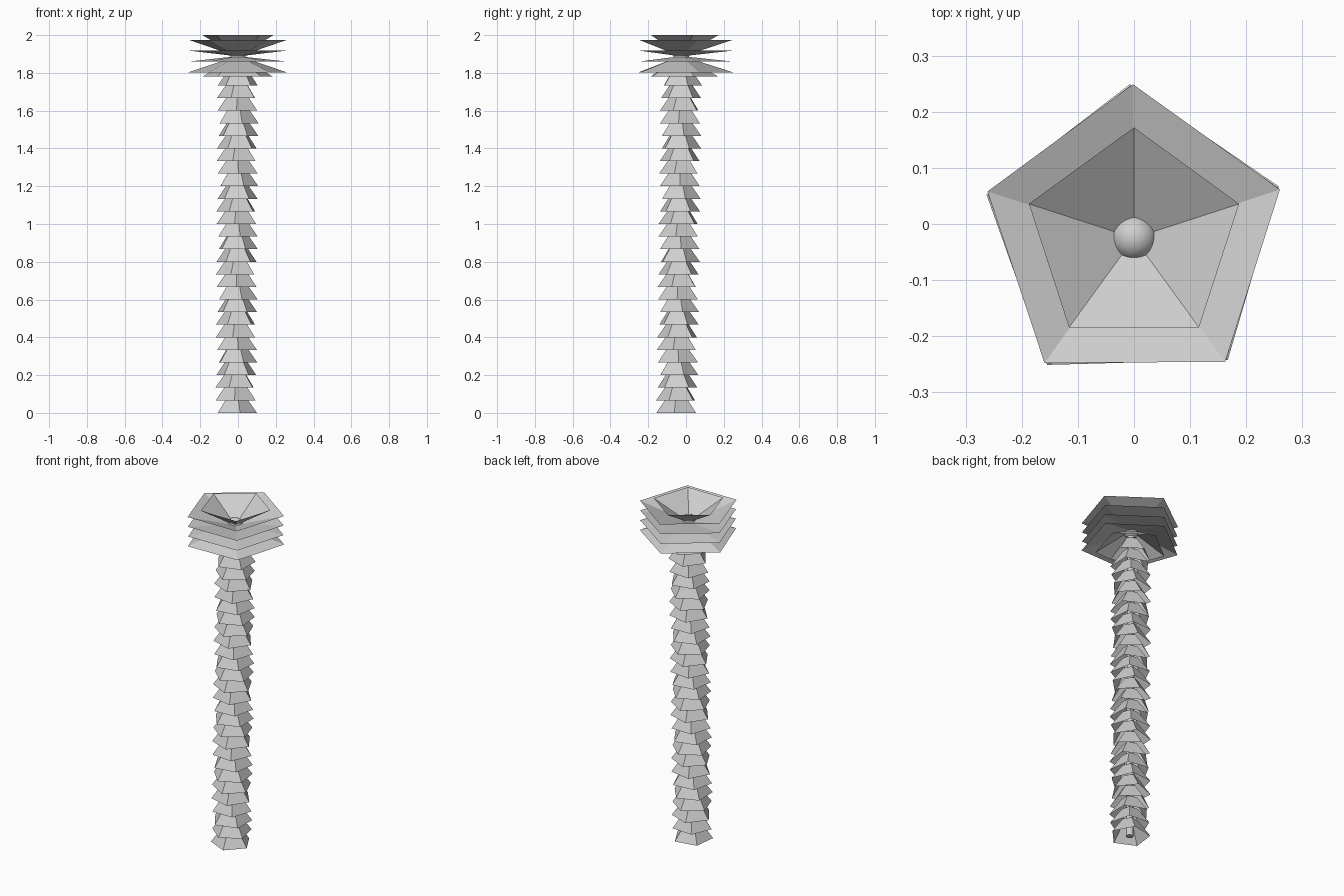
import bpy, bmesh
from math import sin, cos, radians

cube = bpy.data.objects.get("Cube")
if cube:
    bpy.data.objects.remove(cube)

grey = bpy.data.materials.new("light grey")
grey.use_nodes = True
colour = (0.62, 0.62, 0.62, 1)
grey.diffuse_color = colour
grey.node_tree.nodes["Principled BSDF"].inputs["Base Color"].default_value = colour

CROWN = (0.0, -0.025)      # axis at the top
BASE = (-0.01, -0.048)     # axis at the ground
HUB_Z = 1.888
ROWS = 27
STEP = 1 / 15


def axis(z):
    """Centre of the slightly leaning trunk at height z."""
    t = min(z / 1.8, 1)
    return [b + (c - b) * t for b, c in zip(BASE, CROWN)]


def shell(name, low, high, turn, sides=5, caps=False):
    """Open tapered shell between two (x, y, z, radius) rings."""
    bm = bmesh.new()
    rings = []
    for x, y, z, r in (low, high):
        angles = [radians(turn + 360 * i / sides) for i in range(sides)]
        rings.append([bm.verts.new((x + r * cos(a), y + r * sin(a), z))
                      for a in angles])
    a, b = rings
    for i in range(sides):
        j = (i + 1) % sides
        bm.faces.new((a[i], a[j], b[j], b[i]))
    if caps:
        bm.faces.new(a[::-1])
        bm.faces.new(b)
    mesh = bpy.data.meshes.new(name)
    bm.to_mesh(mesh)
    bm.free()
    mesh.materials.append(grey)
    obj = bpy.data.objects.new(name, mesh)
    bpy.context.collection.objects.link(obj)
    return obj


# Trunk: overlapping five-sided sheaths, each turned a little from the last
for k in range(ROWS):
    z = k * STEP
    x, y = axis(z)
    shell(f"trunk_sheath_{k + 1}", (x, y, z, 0.111), (x, y, z + 0.095, 0.045),
          -79 - 15.6 * k)

# Thin core running up the middle
shell("trunk_core", (*BASE, 0, 0.02), (*CROWN, HUB_Z, 0.02), 0, 12, True)

# Crown: a fan of cones, from upturned bowls to downturned umbrellas
leaves = [(2.0, 0.197), (1.975, 0.274), (1.918, 0.272),
          (1.86, 0.272), (1.803, 0.274), (1.78, 0.197)]
for i, (z, r) in enumerate(leaves):
    rim = (*CROWN, z, r)
    hub = (*CROWN, HUB_Z, 0.008)
    low, high = (hub, rim) if z > HUB_Z else (rim, hub)
    shell(f"crown_leaves_{i + 1}", low, high, 90 + 0.4 * i)

# Round hub where the leaves meet
bpy.ops.mesh.primitive_uv_sphere_add(segments=32, ring_count=16, radius=0.041,
                                     location=(*CROWN, HUB_Z))
hub = bpy.context.object
hub.name = "crown_hub"
hub.data.materials.append(grey)
bpy.ops.object.shade_smooth()
